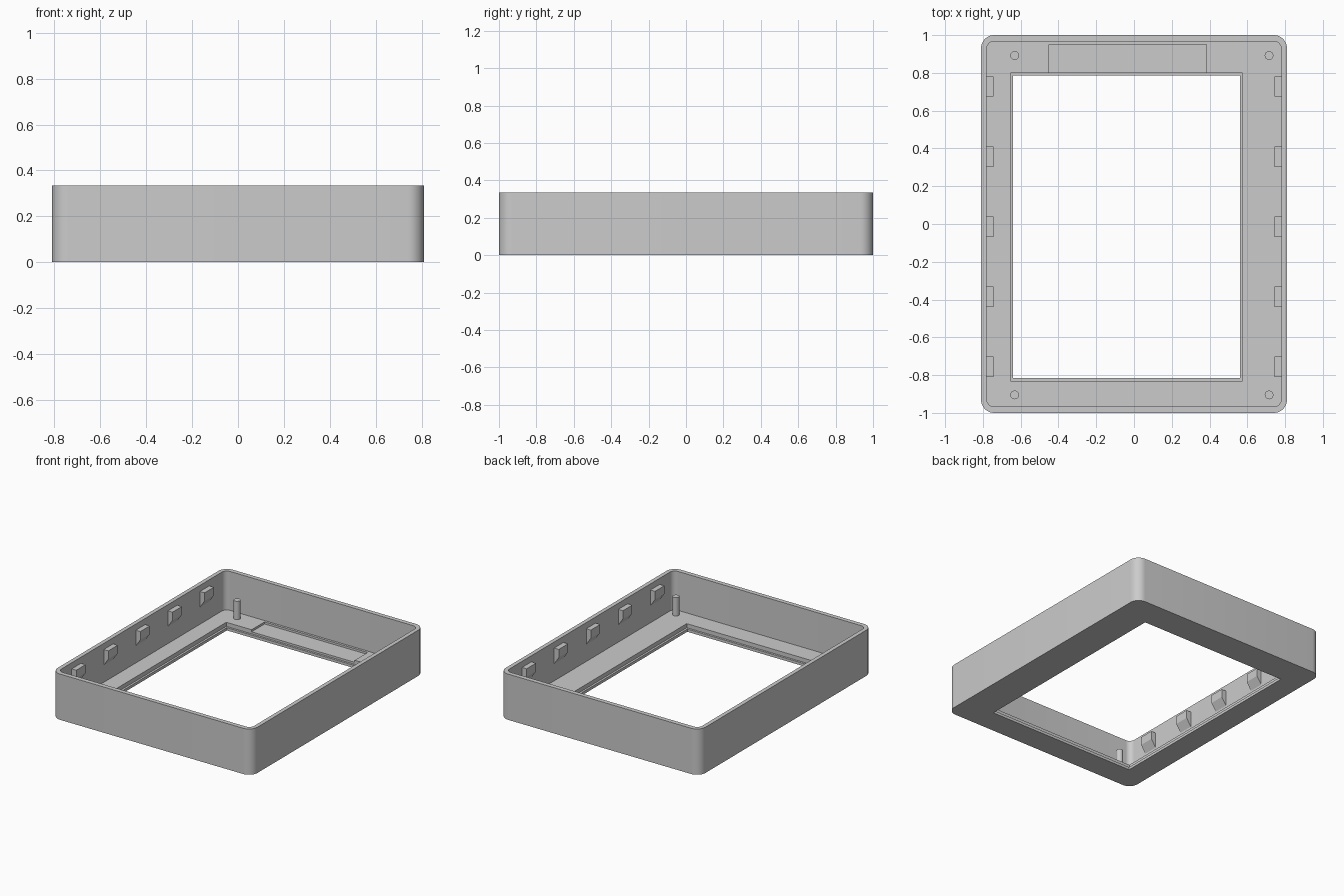
import bpy, bmesh, math

cube = bpy.data.objects.get("Cube")
if cube:
    bpy.data.objects.remove(cube, do_unlink=True)

# Single grey plastic
GREY = (0.6, 0.6, 0.6, 1)
plastic = bpy.data.materials.new("grey plastic")
plastic.use_nodes = True
plastic.diffuse_color = GREY
plastic.node_tree.nodes["Principled BSDF"].inputs["Base Color"].default_value = GREY

HEIGHT, FLOOR = 0.335, 0.05


def rectangle(x0, x1, y0, y1, radius=0, steps=10):
    """Counter-clockwise outline with optional round corners."""
    if not radius:
        return [(x0, y0), (x1, y0), (x1, y1), (x0, y1)]
    r = radius
    centres = [(x1 - r, y1 - r), (x0 + r, y1 - r), (x0 + r, y0 + r), (x1 - r, y0 + r)]
    points = []
    for quarter, (cx, cy) in enumerate(centres):
        for i in range(steps + 1):
            a = math.pi / 2 * (quarter + i / steps)
            points.append((cx + r * math.cos(a), cy + r * math.sin(a)))
    return points


def extrude(name, points, direction):
    """Closed prism made by pushing a planar outline along a direction."""
    bm = bmesh.new()
    base = bm.faces.new([bm.verts.new(p) for p in points])
    top = bmesh.ops.extrude_face_region(bm, geom=[base], use_keep_orig=True)["geom"]
    bmesh.ops.translate(bm, vec=direction,
                        verts=[v for v in top if isinstance(v, bmesh.types.BMVert)])
    bmesh.ops.recalc_face_normals(bm, faces=bm.faces)
    mesh = bpy.data.meshes.new(name)
    bm.to_mesh(mesh)
    bm.free()
    mesh.materials.append(plastic)
    obj = bpy.data.objects.new(name, mesh)
    bpy.context.collection.objects.link(obj)
    return obj


def slab(name, outline, z0, z1):
    return extrude(name, [(x, y, z0) for x, y in outline], (0, 0, z1 - z0))


def smooth(obj):
    bpy.ops.object.select_all(action="DESELECT")
    obj.select_set(True)
    bpy.context.view_layer.objects.active = obj
    bpy.ops.object.shade_smooth_by_angle(angle=math.radians(30))


# Tray with rounded corners, hollowed out by cutters
tray = slab("tray", rectangle(-0.81, 0.81, -1, 1, 0.07), 0, HEIGHT)
cutters = [
    slab("cavity_cutter", rectangle(-0.78, 0.78, -0.967, 0.967, 0.04), FLOOR, 0.5),
    slab("window_cutter", rectangle(-0.64, 0.56, -0.815, 0.785), -0.1, 0.2),
    slab("ledge_cutter", rectangle(-0.655, 0.575, -0.83, 0.80), 0.02, 0.2),
    slab("pocket_cutter", rectangle(-0.45, 0.385, 0.7, 0.95), 0.035, 0.2),
]
for cutter in cutters:
    cutter.hide_render = True
    mod = tray.modifiers.new(cutter.name, "BOOLEAN")
    mod.operation = "DIFFERENCE"
    mod.solver = "EXACT"
    mod.object = cutter

# Bake the cuts and drop the cutters
bpy.context.view_layer.update()
depsgraph = bpy.context.evaluated_depsgraph_get()
cut_mesh = bpy.data.meshes.new_from_object(tray.evaluated_get(depsgraph))
tray.modifiers.clear()
tray.data = cut_mesh
for cutter in cutters:
    bpy.data.objects.remove(cutter, do_unlink=True)
smooth(tray)

# Locating posts near the four corners
for x, side in ((-0.632, "right"), (0.715, "left")):
    for y, end in ((-0.905, "front"), (0.892, "back")):
        r = 0.023
        post = slab(f"{end}_{side}_post", rectangle(x - r, x + r, y - r, y + r, r, 6),
                    FLOOR - 0.01, 0.185)
        smooth(post)

# Snap clips along both long walls, sloping back to the wall underneath
for sign, side in ((-1, "right"), (1, "left")):
    for i in range(5):
        y = -0.81 + 0.371 * i
        profile = [(0.79, 0.175), (0.78, 0.175), (0.743, 0.23), (0.743, 0.29), (0.79, 0.29)]
        extrude(f"{side}_clip_{i + 1}", [(sign * x, y, z) for x, z in profile], (0, 0.108, 0))
